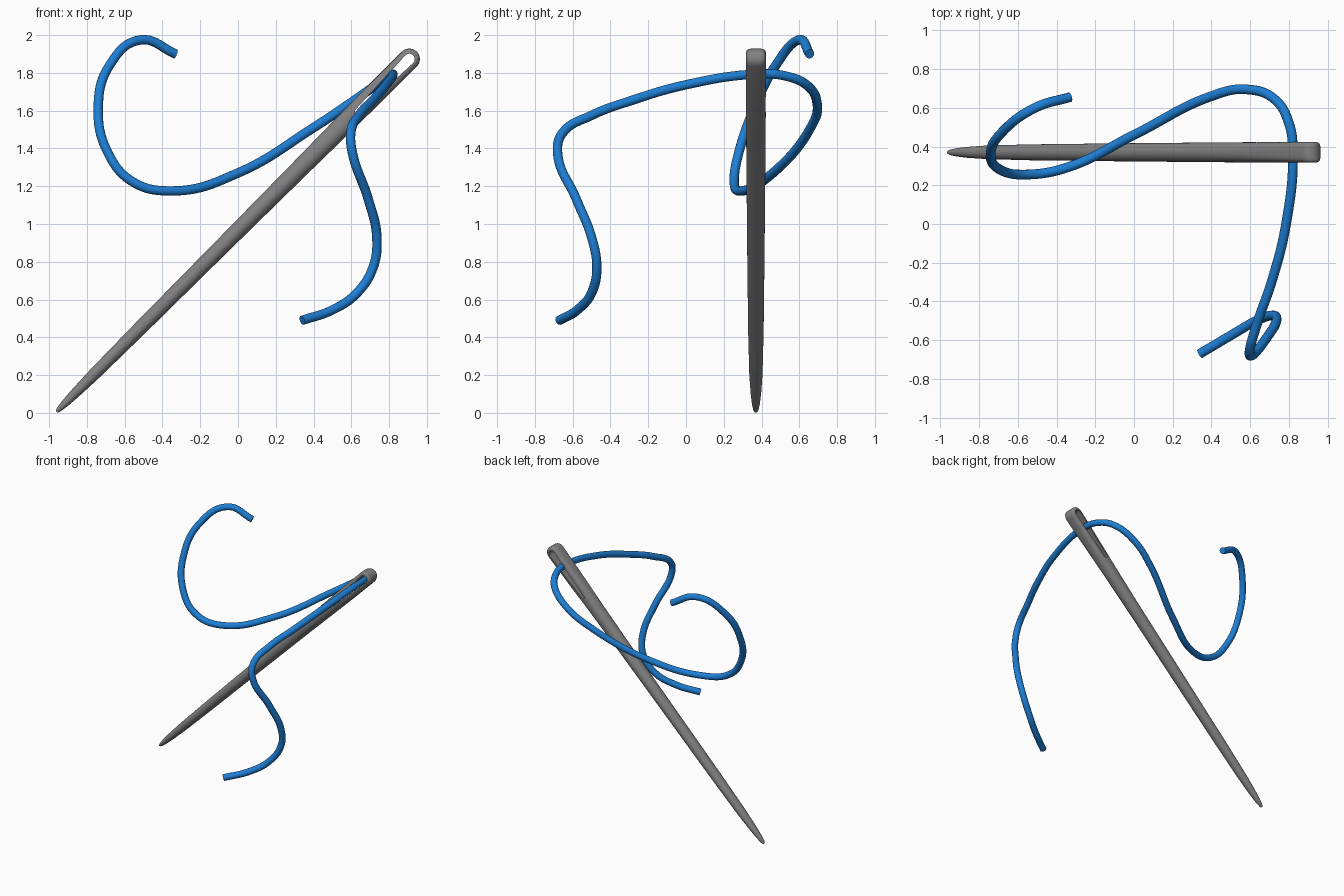
import bpy
import bmesh
from math import sin, cos, pi, radians, copysign
from mathutils import Matrix, Vector

if "Cube" in bpy.data.objects:
    bpy.data.objects.remove(bpy.data.objects["Cube"], do_unlink=True)


def make_material(name, colour):
    material = bpy.data.materials.new(name)
    material.use_nodes = True
    material.diffuse_color = colour
    bsdf = next(n for n in material.node_tree.nodes if n.type == 'BSDF_PRINCIPLED')
    bsdf.inputs["Base Color"].default_value = colour
    return material


def make_object(name, data, material):
    obj = bpy.data.objects.new(name, data)
    bpy.context.collection.objects.link(obj)
    data.materials.append(material)
    return obj


def finish(obj):
    """Turn curves and modifiers into a plain mesh and smooth it."""
    bpy.ops.object.select_all(action='DESELECT')
    obj.select_set(True)
    bpy.context.view_layer.objects.active = obj
    bpy.ops.object.convert(target='MESH')
    bpy.ops.object.shade_smooth_by_angle(angle=radians(40))


def bmesh_to_mesh(bm, name):
    bmesh.ops.recalc_face_normals(bm, faces=bm.faces)
    mesh = bpy.data.meshes.new(name)
    bm.to_mesh(mesh)
    bm.free()
    return mesh


steel = make_material("grey steel", (0.22, 0.22, 0.22, 1))
blue = make_material("blue thread", (0.013, 0.21, 0.66, 1))

# Needle placement: local z runs from the point to the eye
placement = Matrix.Translation((-0.96, 0.37, 0.006)) @ Matrix.Rotation(radians(45), 4, 'Y')
HEAD_START, HEAD_RADIUS, SIDES = 2.64, 0.056, 40

# Shaft stations: distance from point, half width, half depth, squareness
stations = [(0, 0.007, 0.008, 2), (0.015, 0.013, 0.014, 2), (0.06, 0.02, 0.021, 2),
            (0.14, 0.026, 0.028, 2), (0.28, 0.032, 0.035, 2), (0.6, 0.037, 0.041, 2),
            (1.2, 0.042, 0.046, 2), (1.8, 0.048, 0.05, 2), (2.15, 0.053, 0.052, 2.3),
            (2.4, HEAD_RADIUS, 0.053, 3), (HEAD_START, HEAD_RADIUS, 0.054, 4)]

# Rounded head, flat from side to side
for i in range(1, 10):
    a = i * radians(9.6)
    stations.append((HEAD_START + HEAD_RADIUS * sin(a), HEAD_RADIUS * cos(a),
                     0.054 - 0.012 * sin(a) ** 4, 4))


def rounded(value, power):
    return copysign(abs(value) ** (2 / power), value)


bm = bmesh.new()
rings = []
for along, width, depth, power in stations:
    angles = [2 * pi * k / SIDES for k in range(SIDES)]
    rings.append([bm.verts.new((width * rounded(cos(a), power),
                                depth * rounded(sin(a), power), along)) for a in angles])
for low, high in zip(rings, rings[1:]):
    for k in range(SIDES):
        n = (k + 1) % SIDES
        bm.faces.new((low[k], low[n], high[n], high[k]))
bm.faces.new(rings[0])
bm.faces.new(rings[-1])
needle = make_object("needle", bmesh_to_mesh(bm, "needle"), steel)
needle.matrix_world = placement

# Eye cutter: a long slot, rounded at the head and narrow at the shaft
outline = []
for centre, radius, start in ((HEAD_START, 0.029, 0), (2.25, 0.012, pi)):
    for i in range(13):
        a = start + pi * i / 12
        outline.append((radius * cos(a), centre + radius * sin(a)))
bm = bmesh.new()
face = bm.faces.new([bm.verts.new((x, -0.1, z)) for x, z in outline])
side = bmesh.ops.extrude_face_region(bm, geom=[face])
moved = [g for g in side["geom"] if isinstance(g, bmesh.types.BMVert)]
bmesh.ops.translate(bm, verts=moved, vec=Vector((0, 0.2, 0)))
cutter = make_object("eye_cutter", bmesh_to_mesh(bm, "eye_cutter"), steel)
cutter.matrix_world = placement
cutter.hide_render = True

cut = needle.modifiers.new("eye", 'BOOLEAN')
cut.operation = 'DIFFERENCE'
cut.solver = 'EXACT'
cut.object = cutter
bpy.context.view_layer.update()
finish(needle)
bpy.data.objects.remove(cutter, do_unlink=True)

# Thread: a curl at the back, through the eye, then a hanging tail in front
path = [(-0.33, 0.655, 1.9), (-0.51, 0.6, 1.975), (-0.68, 0.475, 1.84),
        (-0.74, 0.36, 1.61), (-0.69, 0.28, 1.38), (-0.56, 0.255, 1.225),
        (-0.35, 0.29, 1.175), (0, 0.46, 1.27), (0.4, 0.66, 1.51),
        (0.58, 0.695, 1.63), (0.73, 0.64, 1.735), (0.8, 0.52, 1.785),
        (0.82, 0.37, 1.793), (0.785, 0, 1.737), (0.71, -0.3, 1.65),
        (0.64, -0.5, 1.575), (0.597, -0.655, 1.48), (0.605, -0.68, 1.38),
        (0.69, -0.58, 1.13), (0.735, -0.5, 0.93), (0.715, -0.472, 0.77),
        (0.63, -0.5, 0.635), (0.5, -0.575, 0.545), (0.34, -0.67, 0.49)]
curve = bpy.data.curves.new("thread", 'CURVE')
curve.dimensions = '3D'
curve.resolution_u = 10
curve.bevel_depth = 0.025
curve.bevel_resolution = 5
curve.use_fill_caps = True
spline = curve.splines.new('BEZIER')
spline.bezier_points.add(len(path) - 1)
for point, position in zip(spline.bezier_points, path):
    point.co = position
    point.handle_left_type = point.handle_right_type = 'AUTO'
thread = make_object("thread", curve, blue)
bpy.context.view_layer.update()
finish(thread)
